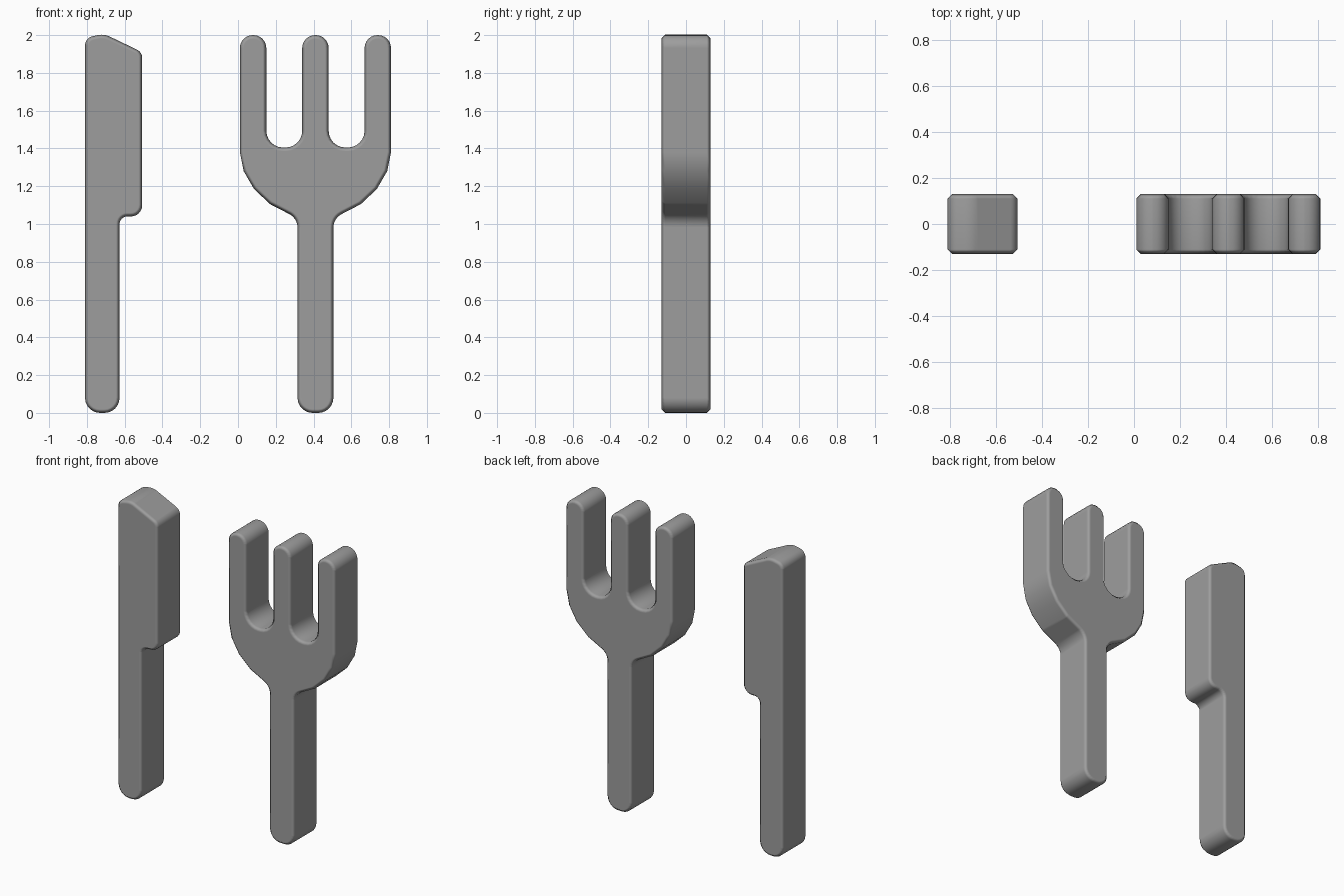
import bpy, bmesh
from math import pi, tan, sin, radians
from mathutils import Vector

if "Cube" in bpy.data.objects:
    bpy.data.objects.remove(bpy.data.objects["Cube"])

HALF_DEPTH = 0.13

dark = bpy.data.materials.new("dark_grey")
dark.diffuse_color = (0.34, 0.34, 0.34, 1)
dark.use_nodes = True
dark.node_tree.nodes["Principled BSDF"].inputs["Base Color"].default_value = dark.diffuse_color


def rounded(points, steps=6):
    """Round each (x, z, radius) corner of a closed outline."""
    out = []
    n = len(points)
    for i, (x, z, r) in enumerate(points):
        p = Vector((x, z))
        if r == 0:
            out.append(p)
            continue
        a = (Vector(points[i - 1][:2]) - p).normalized()
        b = (Vector(points[(i + 1) % n][:2]) - p).normalized()
        angle = a.angle(b)
        c = p + (a + b).normalized() * r / sin(angle / 2)
        t = r / tan(angle / 2)
        start, end = p + a * t - c, p + b * t - c
        sweep = pi - angle
        for k in range(steps + 1):
            f = k / steps
            out.append(c + (start * sin((1 - f) * sweep) + end * sin(f * sweep)) / sin(sweep))
    return out


def slab(name, points, bevel=0.02):
    """Extrude an outline along y and chamfer both rims."""
    bm = bmesh.new()
    verts = [bm.verts.new((p.x, -HALF_DEPTH, p.y)) for p in rounded(points)]
    face = bm.faces.new(verts)
    ext = bmesh.ops.extrude_face_region(bm, geom=[face], use_keep_orig=True)
    new = [v for v in ext["geom"] if isinstance(v, bmesh.types.BMVert)]
    bmesh.ops.translate(bm, verts=new, vec=(0, 2 * HALF_DEPTH, 0))
    bmesh.ops.recalc_face_normals(bm, faces=bm.faces)
    rim = [e for e in bm.edges if abs(e.verts[0].co.y - e.verts[1].co.y) < 1e-5]
    bmesh.ops.bevel(bm, geom=rim, offset=bevel, segments=1, profile=0.5,
                    affect='EDGES', clamp_overlap=False)
    bmesh.ops.recalc_face_normals(bm, faces=bm.faces)
    mesh = bpy.data.meshes.new(name)
    bm.to_mesh(mesh)
    bm.free()
    mesh.materials.append(dark)
    obj = bpy.data.objects.new(name, mesh)
    bpy.context.collection.objects.link(obj)
    bpy.ops.object.select_all(action='DESELECT')
    obj.select_set(True)
    bpy.context.view_layer.objects.active = obj
    bpy.ops.object.shade_smooth_by_angle(angle=radians(50))
    # Keep the large flat faces evenly shaded
    weighted = obj.modifiers.new("flat_faces", 'WEIGHTED_NORMAL')
    weighted.weight = 100
    weighted.keep_sharp = True
    return obj


# Knife: narrow handle, wider blade with slanted tip
slab("knife", [
    (-0.81, 0, 0.08), (-0.627, 0, 0.08), (-0.627, 1.04, 0.04), (-0.507, 1.04, 0.06),
    (-0.507, 1.91, 0.05), (-0.71, 2.007, 0.1), (-0.81, 1.985, 0.05),
])

# Fork: right half of the outline, mirrored about its centre line
half = [
    (0.095, 0, 0.08), (0.095, 1.03, 0.08), (0.24, 1.105, 0.05), (0.325, 1.185, 0),
    (0.38, 1.28, 0), (0.40, 1.38, 0), (0.40, 2, 0.068), (0.26, 2, 0.068),
    (0.26, 1.405, 0.088), (0.07, 1.405, 0.088), (0.07, 2, 0.068),
]
outline = half + [(-x, z, r) for x, z, r in reversed(half)]
slab("fork", [(x + 0.41, z, r) for x, z, r in outline])
